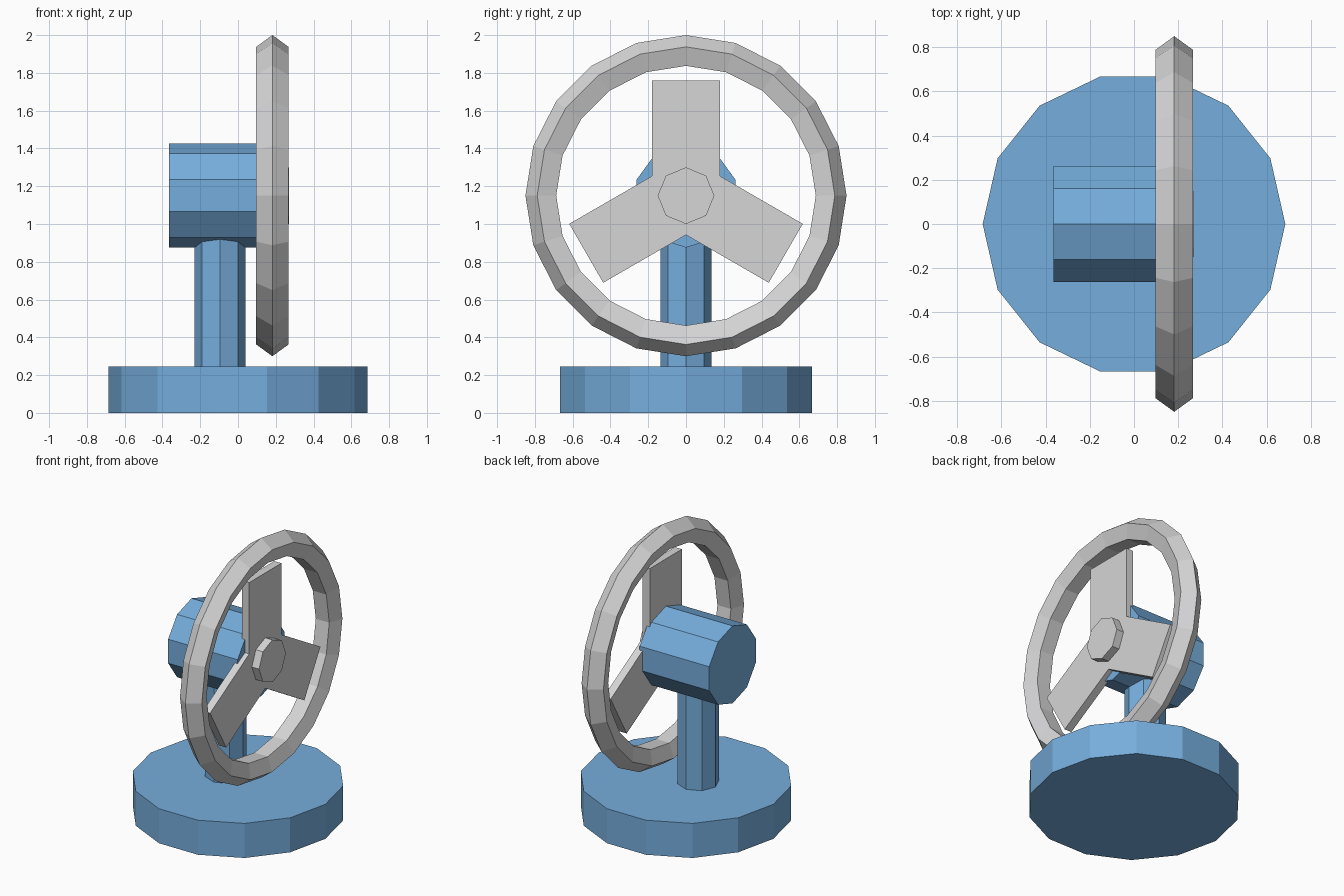
import bpy, bmesh
from math import sin, cos, pi, radians
from mathutils import Vector

cube = bpy.data.objects.get("Cube")
if cube:
    bpy.data.objects.remove(cube, do_unlink=True)


def material(name, rgb):
    m = bpy.data.materials.new(name)
    m.use_nodes = True
    m.diffuse_color = (*rgb, 1)
    m.node_tree.nodes["Principled BSDF"].inputs["Base Color"].default_value = (*rgb, 1)
    return m


blue = material("sky blue", (0.18, 0.42, 0.72))
grey = material("light grey", (0.67, 0.67, 0.68))


def polygon(sides, radius, start=0.0):
    return [(radius * cos(start + 2 * pi * i / sides),
             radius * sin(start + 2 * pi * i / sides)) for i in range(sides)]


def prism(name, outline, low, high, mat, centre=(0, 0), along_x=False):
    """Extrude a flat outline along z, or along x with the outline in y and z."""
    bm = bmesh.new()
    verts = []
    for u, v in outline:
        u, v = u + centre[0], v + centre[1]
        verts.append(bm.verts.new((low, u, v) if along_x else (u, v, low)))
    face = bm.faces.new(verts)
    step = Vector((high - low, 0, 0)) if along_x else Vector((0, 0, high - low))
    # Keep the starting face as one cap and move the extruded copy to the other end
    new = bmesh.ops.extrude_face_region(bm, geom=[face], use_keep_orig=True)["geom"]
    bmesh.ops.translate(bm, vec=step, verts=[g for g in new if isinstance(g, bmesh.types.BMVert)])
    bmesh.ops.recalc_face_normals(bm, faces=bm.faces)
    mesh = bpy.data.meshes.new(name)
    bm.to_mesh(mesh)
    bm.free()
    mesh.materials.append(mat)
    ob = bpy.data.objects.new(name, mesh)
    bpy.context.collection.objects.link(ob)
    return ob


AXLE = (0, 1.15)      # y and z of the spinning axis

# Stand
prism("base", polygon(14, 0.685), 0, 0.245, blue)
prism("post", polygon(8, 0.135), 0.2, 1.0, blue, centre=(-0.095, 0))

# Motor housing and hub
prism("motor_housing", polygon(10, 0.275, pi / 2), -0.365, 0.18, blue, AXLE, True)
prism("hub", polygon(8, 0.15), 0.17, 0.27, grey, AXLE, True)

# Three square-ended blades as one outline, with a notch between neighbours
half_width, reach = 0.18, 0.61
notch = half_width / sin(radians(60))
outline = []
for k in range(3):
    a = radians(90 + 120 * k)
    out, side = Vector((cos(a), sin(a))), Vector((-sin(a), cos(a)))
    b = a + radians(60)
    outline += [tuple(out * reach - side * half_width),
                tuple(out * reach + side * half_width),
                (notch * cos(b), notch * sin(b))]
prism("blades", outline, 0.158, 0.214, grey, AXLE, True)

# Guard ring with a five-sided section
bpy.ops.mesh.primitive_torus_add(major_segments=20, minor_segments=5,
                                 major_radius=0.76, minor_radius=0.09,
                                 location=(0.182, *AXLE), rotation=(0, pi / 2, 0))
ring = bpy.context.object
ring.name = "guard_ring"
ring.data.materials.clear()
ring.data.materials.append(grey)
for p in ring.data.polygons:
    p.use_smooth = False
